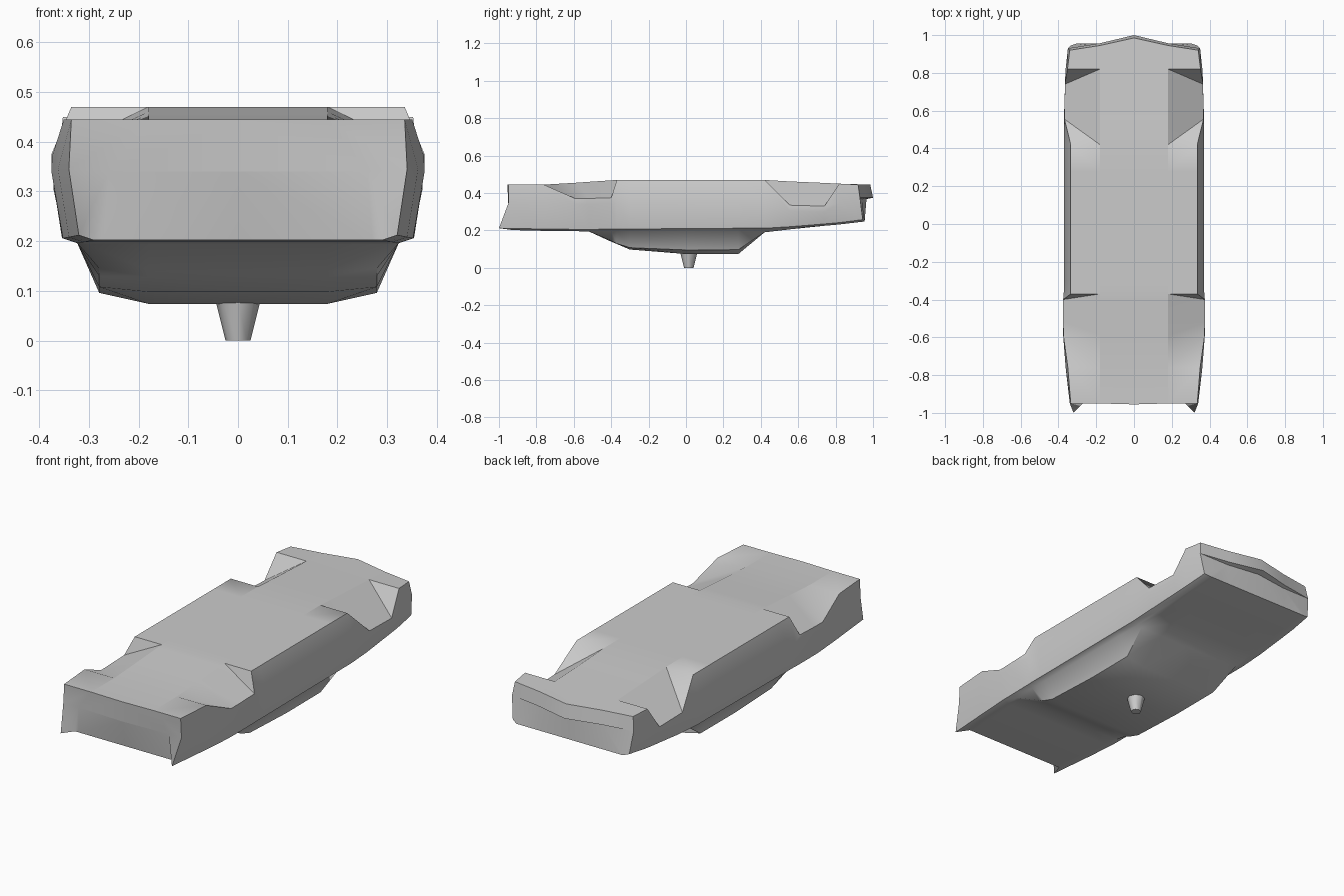
import bpy, bmesh, math

if "Cube" in bpy.data.objects:
    bpy.data.objects.remove(bpy.data.objects["Cube"], do_unlink=True)

grey = bpy.data.materials.new("plain_grey")
grey.use_nodes = True
grey.diffuse_color = (0.6, 0.6, 0.6, 1)
grey.node_tree.nodes["Principled BSDF"].inputs["Base Color"].default_value = (0.6, 0.6, 0.6, 1)

INNER = 0.18      # half width of the floor between the wheel wells

# Stations along the body: y, floor z, sill x, sill z, waist x, shoulder x,
# shoulder z, roof edge z, roof z
STATIONS = [
    (-0.95, .445, .335, .445, .340, .320, .212, .205, .205),
    (-0.76, .445, .350, .445, .362, .340, .208, .202, .202),
    (-0.59, .455, .374, .370, .375, .352, .206, .200, .200),
    (-0.52, .460, .375, .371, .375, .353, .206, .195, .195),
    (-0.40, .468, .375, .375, .374, .354, .207, .145, .140),
    (-0.37, .470, .335, .470, .372, .354, .208, .130, .128),
    (-0.30, .470, .335, .470, .371, .354, .208, .108, .098),
    (0.00, .470, .335, .470, .370, .354, .210, .096, .074),
    (0.28, .470, .335, .470, .370, .354, .212, .097, .074),
    (0.42, .470, .335, .470, .371, .354, .212, .190, .190),
    (0.555, .462, .368, .335, .371, .353, .220, .206, .206),
    (0.74, .454, .366, .330, .365, .346, .235, .225, .225),
    (0.82, .450, .352, .450, .362, .343, .242, .235, .235),
    (0.93, .445, .340, .445, .350, .335, .258, .250, .250),
]


def half_section(s):
    """Half outline of the body, from the floor centre round to the roof centre."""
    y, floor, sill_x, sill_z, waist, shoulder, shoulder_z, edge, roof = s
    waist_z = min(0.345, sill_z - 0.03)
    belt_z = shoulder_z - 0.01
    edge_x = shoulder - 0.075 if roof < 0.18 else shoulder - 0.05
    return [(0, y, floor), (INNER, y, floor), (sill_x, y, sill_z),
            (waist, y, waist_z), (shoulder, y, shoulder_z),
            (shoulder - 0.03, y, belt_z), (edge_x, y, min(edge, belt_z)),
            (INNER, y, min(roof, belt_z)), (0, y, min(roof, belt_z))]


def finish(bm, name, angle):
    bmesh.ops.recalc_face_normals(bm, faces=bm.faces[:])
    mesh = bpy.data.meshes.new(name)
    bm.to_mesh(mesh)
    bm.free()
    mesh.materials.append(grey)
    obj = bpy.data.objects.new(name, mesh)
    bpy.context.collection.objects.link(obj)
    bpy.ops.object.select_all(action="DESELECT")
    obj.select_set(True)
    bpy.context.view_layer.objects.active = obj
    bpy.ops.object.shade_smooth_by_angle(angle=math.radians(angle))
    return obj


# Body shell: skin neighbouring stations, splitting the wheel well end walls
bm = bmesh.new()
rings = [[bm.verts.new(p) for p in half_section(s)] for s in STATIONS]


def in_well(s):
    return s[1] - s[3] > 0.02


for i in range(len(rings) - 1):
    a, b = rings[i], rings[i + 1]
    for j in range(len(a) - 1):
        well_a, well_b = in_well(STATIONS[i]), in_well(STATIONS[i + 1])
        if j == 1 and well_a != well_b:
            out, well = (a, b) if well_b else (b, a)
            bm.faces.new((out[1], out[2], well[2]))
            bm.faces.new((out[1], well[2], well[1]))
        else:
            bm.faces.new((a[j], a[j + 1], b[j + 1], b[j]))
    for j in (1, 2):
        bm.edges.get((a[j], b[j])).smooth = False

# Front end: upright bumper, recessed grille and a pointed corner
f = rings[0]
f[4].co.y = -1.0
for v in f[5:]:
    v.co.y = -0.925
f[0].co.y = -0.955
lip_mid = bm.verts.new((0, -0.95, 0.34))
lip_side = bm.verts.new((0.26, -0.94, 0.34))
for face in ((f[0], f[1], lip_side, lip_mid), (f[1], f[2], f[3], lip_side),
             (lip_side, f[3], f[4], f[5]), (lip_side, f[5], f[6]),
             (lip_mid, lip_side, f[6], f[7]), (lip_mid, f[7], f[8])):
    bm.faces.new(face)
bm.edges.get((lip_mid, lip_side)).smooth = False

# Rear end: arrow-shaped bumper above a recessed tail panel
r = rings[-1]
r[0].co.y, r[1].co.y, r[2].co.y = 0.985, 0.945, 0.92
for v in r[5:]:
    v.co.y = 0.955
r[4].co.y = 0.945
r[3].co.z = 0.375
bump_mid = bm.verts.new((0, 1.0, 0.375))
bump_side = bm.verts.new((INNER, 0.957, 0.375))
tail_mid = bm.verts.new((0, 0.965, 0.368))
tail_side = bm.verts.new((INNER, 0.94, 0.368))
for face in ((r[0], r[1], bump_side, bump_mid), (r[1], r[2], r[3], bump_side),
             (bump_mid, bump_side, tail_side, tail_mid), (bump_side, r[3], tail_side),
             (tail_side, r[3], r[4], r[5]), (tail_side, r[5], r[6]),
             (tail_side, r[6], r[7]), (tail_mid, tail_side, r[7], r[8])):
    bm.faces.new(face)

# Mirror to the other half
bmesh.ops.mirror(bm, geom=bm.verts[:] + bm.edges[:] + bm.faces[:],
                 axis="X", merge_dist=0.0005)
finish(bm, "body_shell", 50)

# Short tapered stub under the roof
bm = bmesh.new()
bmesh.ops.create_cone(bm, cap_ends=True, segments=8, radius1=0.025, radius2=0.045, depth=0.08)
bmesh.ops.translate(bm, verts=bm.verts[:], vec=(0, 0.015, 0.04))
finish(bm, "roof_stub", 50)
